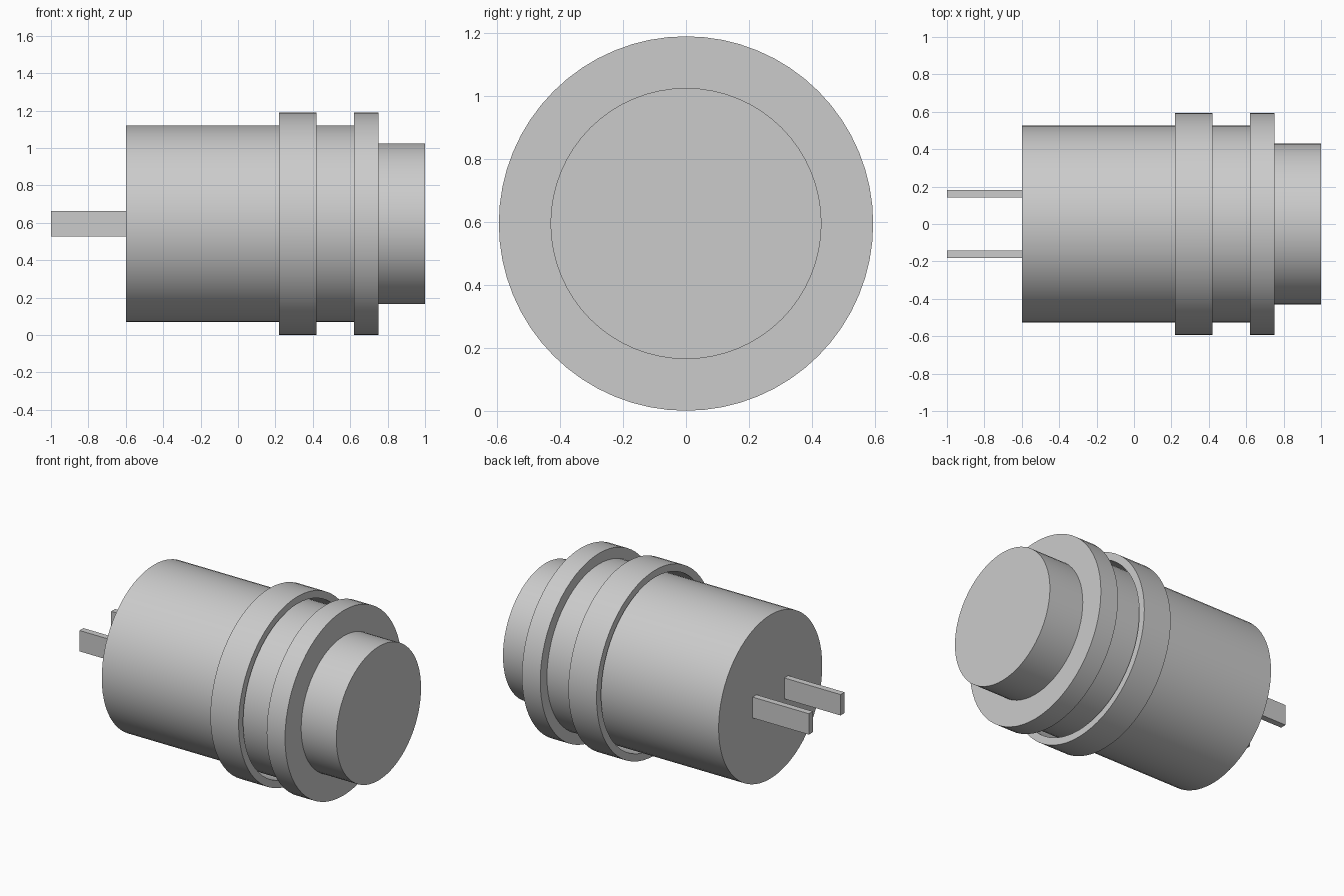
import bpy, math

if "Cube" in bpy.data.objects:
    bpy.data.objects.remove(bpy.data.objects["Cube"])

CZ = 0.595      # height of the shared axis
SEGS = 64

grey = bpy.data.materials.new("light_grey")
grey.diffuse_color = (0.6, 0.6, 0.6, 1)
grey.use_nodes = True
grey.node_tree.nodes["Principled BSDF"].inputs["Base Color"].default_value = grey.diffuse_color


def lathe(name, profile):
    """Revolve a closed (x, radius) loop, or one ending on the axis, around x."""
    verts, faces = [], []
    for i in range(SEGS):
        a = 2 * math.pi * i / SEGS
        verts += [(x, r * math.cos(a), CZ + r * math.sin(a)) for x, r in profile]
    n = len(profile)
    closed = name == "loose_ring"
    for i in range(SEGS):
        j = (i + 1) % SEGS
        for k in range(n if closed else n - 1):
            m = (k + 1) % n
            faces.append((i * n + k, i * n + m, j * n + m, j * n + k))
    if not closed:  # flat end caps
        faces.append([i * n for i in range(SEGS)])
        faces.append([i * n + n - 1 for i in reversed(range(SEGS))])
    finish(name, verts, faces)


def finish(name, verts, faces):
    me = bpy.data.meshes.new(name)
    me.from_pydata(verts, [], faces)
    me.materials.append(grey)
    ob = bpy.data.objects.new(name, me)
    bpy.context.collection.objects.link(ob)
    bpy.ops.object.select_all(action='DESELECT')
    ob.select_set(True)
    bpy.context.view_layer.objects.active = ob
    bpy.ops.object.mode_set(mode='EDIT')
    bpy.ops.mesh.select_all(action='SELECT')
    bpy.ops.mesh.normals_make_consistent(inside=False)
    bpy.ops.object.mode_set(mode='OBJECT')
    bpy.ops.object.shade_smooth_by_angle(angle=math.radians(30))


# Barrel, front flange and front button as one turned body
lathe("body", [(-0.6, 0.526), (0.62, 0.526), (0.62, 0.594), (0.75, 0.594),
               (0.75, 0.43), (1.0, 0.43)])

# Thin ring with a small gap around the barrel
lathe("loose_ring", [(0.22, 0.548), (0.22, 0.594), (0.42, 0.594), (0.42, 0.548)])

# Two flat terminals at the rear
for side, label in ((-1, "front"), (1, "back")):
    v = [(x, side * 0.161 + y, CZ + z) for x in (-1.0, -0.6)
         for y in (-0.02, 0.02) for z in (-0.067, 0.067)]
    f = [(0, 1, 3, 2), (4, 6, 7, 5), (0, 4, 5, 1), (2, 3, 7, 6), (0, 2, 6, 4), (1, 5, 7, 3)]
    finish(label + "_terminal", v, f)
